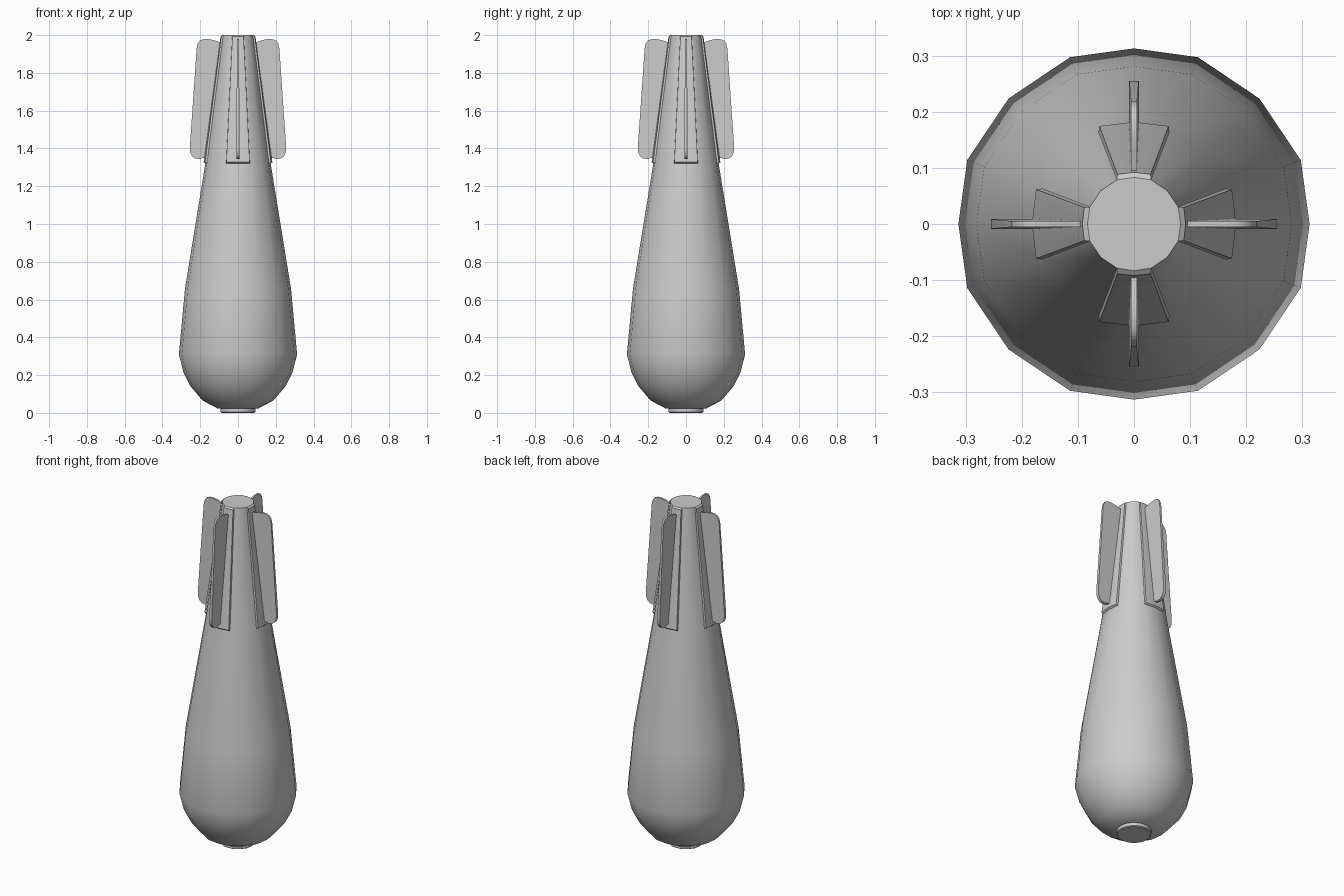
import bpy
from math import sin, cos, radians, pi

if "Cube" in bpy.data.objects:
    bpy.data.objects.remove(bpy.data.objects["Cube"])


def make(name, verts, faces, angle=35):
    mesh = bpy.data.meshes.new(name)
    mesh.from_pydata(verts, [], faces)
    ob = bpy.data.objects.new(name, mesh)
    bpy.context.collection.objects.link(ob)
    bpy.ops.object.select_all(action='DESELECT')
    ob.select_set(True)
    bpy.context.view_layer.objects.active = ob
    bpy.ops.object.mode_set(mode='EDIT')
    bpy.ops.mesh.select_all(action='SELECT')
    bpy.ops.mesh.normals_make_consistent(inside=False)
    bpy.ops.object.mode_set(mode='OBJECT')
    bpy.ops.object.shade_smooth_by_angle(angle=radians(angle))
    return ob


# Sixteen-sided section, slightly fuller between the axes
STEP = 21
SECTION = [(radians(q * 90 + a), f) for q in range(4)
           for a, f in ((0, 1), (STEP, 1.017), (45, 1.01), (90 - STEP, 1.017))]


def lathe(name, profile):
    n = len(SECTION)
    verts = [(r * f * cos(a), r * f * sin(a), z) for r, z in profile for a, f in SECTION]
    faces = [(i * n + k, i * n + (k + 1) % n, (i + 1) * n + (k + 1) % n, (i + 1) * n + k)
             for i in range(len(profile) - 1) for k in range(n)]
    faces += [tuple(range(n)), tuple(range((len(profile) - 1) * n, len(profile) * n))]
    return make(name, verts, faces)


# Body with a small flat nose cap
lathe("body", [(0.087, 0), (0.092, 0.004), (0.092, 0.022), (0.105, 0.022), (0.187, 0.065),
               (0.251, 0.14), (0.289, 0.215), (0.313, 0.31), (0.281, 0.655),
               (0.173, 1.32), (0.083, 2.0)])


# Raised tapered pad under each fin, wrapped over two body facets
def pad(name, turn):
    rows = [(1.32, 0.173, STEP), (1.327, 0.182, STEP - 1.5),
            (1.993, 0.092, STEP - 2.5), (2.0, 0.083, STEP)]
    verts = []
    for i, (z, r, s) in enumerate(rows):
        for a in (-s, 0, s):
            f = 1 if a == 0 else 1.017
            t = turn + radians(a)
            verts.append((r * f * cos(t), r * f * sin(t), z))
    faces = [(3 * i + k, 3 * i + k + 1, 3 * i + k + 4, 3 * i + k + 3)
             for i in range(3) for k in range(2)]
    # side walls: outer edges meet the base edge, back closes on the body
    faces = [f for i, f in enumerate(faces)]
    faces += [(0, 3, 6, 9), (2, 11, 8, 5), (0, 9, 10, 1), (1, 10, 11, 2)]
    return make(name, verts, faces, 20)


# Rounded fin outline (radius, height), thinner toward the top
OUTLINE = [(0.15, 1.355), (0.175, 1.352), (0.205, 1.344), (0.228, 1.347), (0.244, 1.36),
           (0.253, 1.38), (0.255, 1.405), (0.219, 1.93), (0.214, 1.953), (0.203, 1.97),
           (0.185, 1.978), (0.16, 1.979), (0.13, 1.974), (0.105, 1.965), (0.075, 1.96)]


def fin(name, turn):
    n = len(OUTLINE)
    verts = []
    for side in (-1, 1):
        for r, z in OUTLINE:
            t = side * (0.009 - 0.004 * (z - 1.34) / 0.64)
            verts.append((r * cos(turn) - t * sin(turn), r * sin(turn) + t * cos(turn), z))
    faces = [tuple(range(n)), tuple(range(n, 2 * n))]
    faces += [(k, (k + 1) % n, (k + 1) % n + n, k + n) for k in range(n)]
    return make(name, verts, faces)


for i, side in enumerate(("right", "back", "left", "front")):
    pad(side + "_fin_pad", i * pi / 2)
    fin(side + "_fin", i * pi / 2)
